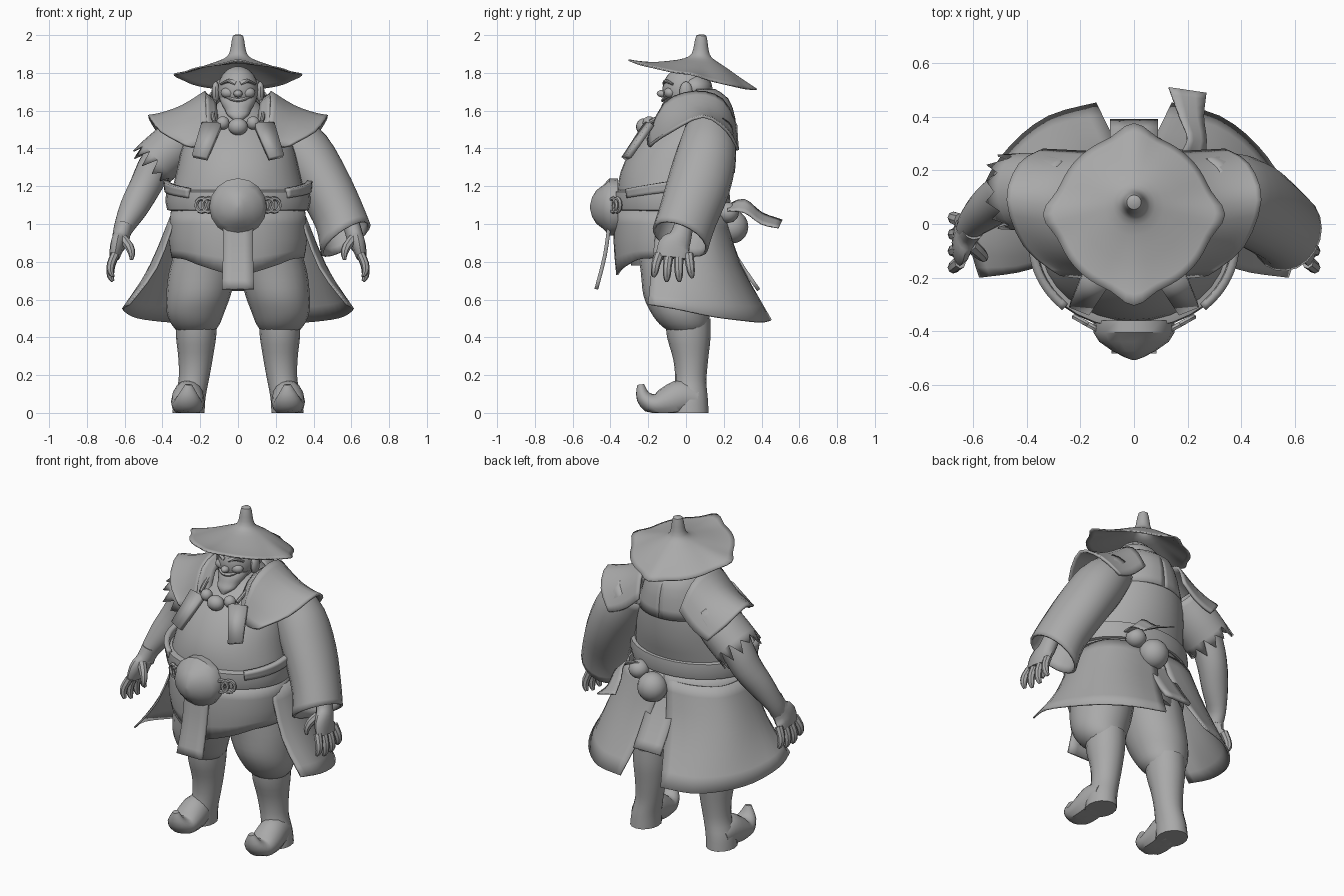
import bpy, bmesh, math, random
from mathutils import Vector, Matrix

random.seed(4)
grey = bpy.data.materials.new("clay_grey")
grey.diffuse_color = (0.4, 0.4, 0.4, 1)


def finish(name, bm, mirror=False, thick=0):
    bmesh.ops.recalc_face_normals(bm, faces=bm.faces)
    me = bpy.data.meshes.new(name)
    bm.to_mesh(me)
    bm.free()
    ob = bpy.data.objects.new(name, me)
    bpy.context.collection.objects.link(ob)
    me.materials.append(grey)
    if thick:
        m = ob.modifiers.new("thickness", 'SOLIDIFY')
        m.thickness, m.offset = thick, 0
    if mirror:
        ob.modifiers.new("mirror", 'MIRROR')
    return ob


def smooth(seq, k):
    """Catmull-Rom interpolation through a list of tuples."""
    out = []
    for i in range(len(seq) - 1):
        a, b, c, d = (seq[max(i - 1, 0)], seq[i], seq[i + 1], seq[min(i + 2, len(seq) - 1)])
        for s in range(k):
            t = s / k
            out.append(tuple(0.5 * (2 * q + (r - p) * t + (2 * p - 5 * q + 4 * r - w) * t * t
                       + (3 * q - p - 3 * r + w) * t ** 3) for p, q, r, w in zip(a, b, c, d)))
    return out + [tuple(seq[-1])]


def grid(bm, rows, closed):
    vs = [[bm.verts.new(p) for p in r] for r in rows]
    n = len(rows[0])
    for a, b in zip(vs, vs[1:]):
        for j in range(n if closed else n - 1):
            bm.faces.new((a[j], a[(j + 1) % n], b[(j + 1) % n], b[j]))
    return vs


def loft(name, rings, n=20, k=3, flat=False, cap=True, mirror=False, thick=0, jag=0, droop=0):
    """Tube through rings (x, y, z, rx, ry), flat or following the path."""
    rings = smooth(rings, k)
    rows = []
    for i, (x, y, z, ru, rv) in enumerate(rings):
        a, b = rings[max(i - 1, 0)], rings[min(i + 1, len(rings) - 1)]
        t = Vector((0, 0, 1)) if flat else (Vector(b[:3]) - Vector(a[:3])).normalized()
        u = (Vector((1, 0, 0)) - t * t.x).normalized()
        v = t.cross(u)
        row = []
        for j in range(n):
            w = 2 * math.pi * j / n
            p = Vector((x, y, z)) + u * ru * math.cos(w) + v * rv * math.sin(w)
            if jag and i == len(rings) - 1:
                p += t * (random.uniform(.3, 1) * jag * (1 if j % 2 else -1))
            p.z -= droop * (i / (len(rings) - 1)) ** 3 * (1 - math.cos(w)) / 2
            p.z = max(p.z, 0)
            row.append(p)
        rows.append(row)
    bm = bmesh.new()
    vs = grid(bm, rows, True)
    if cap:
        bm.faces.new(vs[0])
        bm.faces.new(vs[-1])
    return finish(name, bm, mirror, thick)


def sheet(name, rows, thick=0.012, mirror=False, k=3):
    """Smooth cloth or plate through a grid of points."""
    rows = [smooth(r, k) for r in rows]
    cols = [smooth(c, k) for c in zip(*rows)]
    bm = bmesh.new()
    grid(bm, cols, False)
    return finish(name, bm, mirror, thick)


def ball(name, c, r, mirror=False, seg=16):
    bm = bmesh.new()
    m = Matrix.Translation(c) @ Matrix.Diagonal((*r, 1))
    bmesh.ops.create_uvsphere(bm, u_segments=seg, v_segments=seg // 2 + 2, radius=1, matrix=m)
    return finish(name, bm, mirror)


def band(rx, ry, cy, z, a0, a1, n):
    """Points on an ellipse, angle measured from the front."""
    out = []
    for i in range(n):
        a = a0 + (a1 - a0) * i / (n - 1)
        out.append((rx * math.sin(a), cy - ry * math.cos(a), z(a) if callable(z) else z))
    return out


# Torso, belt and tunic
loft("torso", [(0, -.06, .78, .29, .23), (0, -.08, .95, .33, .26), (0, -.08, 1.12, .355, .285),
               (0, -.05, 1.28, .325, .295), (0, -.005, 1.42, .29, .265), (0, .045, 1.53, .23, .21),
               (0, .07, 1.6, .15, .15), (0, .04, 1.67, .08, .09)], n=32, flat=True)
loft("belt", [(0, -.08, 1.065, .34, .28), (0, -.08, 1.075, .375, .305), (0, -.08, 1.12, .385, .315),
              (0, -.08, 1.17, .38, .31), (0, -.08, 1.18, .34, .28)], n=32, k=1, flat=True)
sheet("side_sash", [band(.38, .33, -.07, lambda a: 1.15 + .05 * a, .75, 1.6, 5),
                    band(.375, .32, -.07, lambda a: 1.11 + .04 * a, .75, 1.6, 5)], .03, True)
hem = lambda a: .72 + .1 * min(a, 1)
sheet("tunic_skirt", [band(.35, .29, -.08, 1.07, .1, 3.14, 12), band(.36, .3, -.08, .92, .1, 3.14, 12),
                      band(.345, .285, -.08, hem, .1, 3.14, 12)], .012, True, 2)
loft("buckle", [(0, -.36, 1.09, .15, .15), (0, -.405, 1.09, .152, .152), (0, -.44, 1.09, .13, .115),
                (0, -.475, 1.09, .08, .088), (0, -.498, 1.09, .035, .05), (0, -.508, 1.09, .008, .01)],
     n=16, k=1)
sheet("front_tab", [[(-.08, -.405, 1.0), (.08, -.405, 1.0)], [(-.08, -.43, .83), (.08, -.43, .83)],
                    [(-.085, -.475, .655), (.085, -.475, .655)]], .02)
for s in (-1, 1):
    for i, x in enumerate((.155, .19)):
        bpy.ops.mesh.primitive_torus_add(major_segments=12, minor_segments=6, major_radius=.036,
            minor_radius=.011, location=(s * x, -.385 + i * .02, 1.1), rotation=(math.pi / 2, 0, s * .5))
        bpy.context.object.name = "belt_ring"
        bpy.context.object.data.materials.append(grey)

# Coat tails: front edge sweeps diagonally outwards, open at the back
sheet("coat_tail", [
    [(.33, -.15, 1.04), (.355, -.05, 1.04), (.34, .07, 1.04), (.28, .15, 1.04), (.16, .2, 1.04), (.02, .21, 1.04)],
    [(.43, -.18, .77), (.46, -.08, .78), (.45, .06, .79), (.39, .18, .79), (.25, .265, .79), (.06, .285, .79)],
    [(.575, -.2, .575), (.61, -.05, .55), (.56, .14, .51), (.46, .29, .49), (.32, .4, .48), (.14, .45, .49)]],
    .01, True)
sheet("back_tab", [[(-.085, .19, .98), (.085, .19, .98)], [(-.09, .27, .82), (.09, .27, .82)],
                   [(-.09, .385, .65), (.09, .385, .65)]], .02)

# Gourd and ribbon on the back
ball("gourd_body", (.06, .245, .985), (.088, .085, .088))
ball("gourd_top", (.17, .22, 1.06), (.06, .06, .055))
sheet("ribbon", [[(.14, .22, 1.1), (.26, .22, 1.07)], [(.2, .31, 1.13), (.27, .31, 1.06)],
                 [(.17, .4, 1.06), (.26, .4, 1.0)], [(.13, .51, 1.02), (.27, .49, .98)]], .008)

# Collar and shoulder plates
sheet("collar", [band(.25, .235, .03, 1.44, 1.5, math.pi, 7), band(.21, .2, .055, 1.56, 1.5, math.pi, 7),
                 band(.17, .15, .07, 1.66, 1.5, math.pi, 7), band(.12, .09, .06, 1.71, 1.5, math.pi, 7)],
      .012, True, 2)
sheet("lapel", [[(.17, -.19, 1.46), (.17, -.11, 1.65), (.17, .04, 1.69)],
                [(.1, -.15, 1.47), (.115, -.06, 1.62), (.13, .04, 1.66)]], .01, True)
inner = [(.16, -.2, 1.45), (.17, -.11, 1.64), (.17, .05, 1.7), (.165, .19, 1.66), (.14, .265, 1.52)]
outer = [(.28, -.19, 1.42), (.41, -.08, 1.49), (.475, .09, 1.57), (.43, .22, 1.49), (.34, .275, 1.39)]
rows = [[tuple(p + (q - p) * t - (.025 * math.sin(math.pi * t) if i == 2 else 0)
         for i, (p, q) in enumerate(zip(a, b))) for a, b in zip(inner, outer)] for t in (0, .4, .75, 1)]
sheet("shoulder_plate", rows, .015, True)

# Arms: one full sleeve, one bare with a torn sleeve
loft("long_sleeve", [(.25, .12, 1.5, .11, .12), (.35, .11, 1.38, .14, .15), (.45, .07, 1.22, .135, .16),
                     (.535, .01, 1.06, .125, .15), (.57, -.03, .96, .13, .15)], cap=False, thick=.015, droop=.08)
loft("bare_arm", [(-.3, .12, 1.45, .11, .12), (-.42, .12, 1.33, .095, .1), (-.49, .1, 1.2, .085, .09),
                  (-.555, .05, 1.08, .075, .075), (-.61, 0, .97, .05, .06), (-.62, -.03, .91, .045, .055)])
loft("torn_sleeve", [(-.24, .12, 1.5, .11, .12), (-.34, .12, 1.41, .125, .14), (-.455, .12, 1.31, .125, .14)],
     n=24, cap=False, thick=.008, jag=.05)
loft("palm", [(.6, -.01, 1.0, .045, .05), (.62, -.03, .93, .045, .06), (.64, -.06, .88, .038, .088),
              (.655, -.07, .82, .027, .088)], n=12, mirror=True)
for i in range(4):
    y = -.147 + i * .052
    drop = (.0, .025, .025, .005)[i]
    sway = (i - 1.5) * .008
    loft("finger", [(.65, y + .005, .84, .023, .026), (.672, y + sway, .79 - drop / 2, .022, .024),
                    (.675, y + sway * 1.5, .75 - drop, .019, .02), (.662, y + sway * 2, .722 - drop, .009, .01)],
         n=8, k=2, mirror=True)
loft("thumb", [(.61, -.08, .92, .028, .028), (.575, -.11, .88, .024, .024), (.562, -.125, .84, .018, .018),
               (.565, -.13, .81, .008, .008)], n=8, k=2, mirror=True)

# Legs and curled boots
loft("trouser_leg", [(.15, -.06, .9, .17, .2), (.185, -.055, .75, .18, .185), (.21, -.045, .62, .17, .18),
                     (.225, -.03, .53, .152, .155), (.225, -.01, .47, .128, .13), (.222, .005, .435, .1, .1)],
     flat=True, mirror=True)
loft("boot_shaft", [(.22, .01, .5, .11, .12), (.222, .015, .4, .106, .115), (.225, .025, .28, .09, .092),
                    (.235, .025, .17, .08, .083), (.255, .02, .08, .083, .095), (.262, .02, 0, .085, .1)],
     n=16, flat=True, mirror=True)
loft("boot_foot", [(.262, .06, .07, .07, .07), (.264, -.02, .08, .083, .095), (.266, -.09, .06, .088, .085),
                   (.266, -.17, .045, .082, .058), (.264, -.225, .085, .058, .04), (.262, -.24, .15, .018, .018)],
     n=16, mirror=True)

# Head and face
ball("head", (0, .0, 1.71), (.108, .125, .125), seg=24)
ball("hair_back", (0, .05, 1.72), (.128, .09, .075))
ball("ear", (.118, .0, 1.7), (.022, .035, .055), True, 12)
ball("cheek", (.05, -.085, 1.695), (.042, .032, .03), True, 12)
ball("nose", (0, -.125, 1.69), (.024, .03, .02), seg=12)
loft("brow", [(.012, -.115, 1.745, .012, .01), (.05, -.105, 1.757, .012, .01), (.09, -.07, 1.74, .008, .006)],
     n=8, mirror=True)
loft("lip", [(-.06, -.1, 1.672, .006, .006), (-.03, -.118, 1.66, .01, .008), (0, -.123, 1.655, .01, .008),
             (.03, -.118, 1.66, .01, .008), (.06, -.1, 1.672, .006, .006)][2:], n=8, mirror=True)
loft("beard", [(0, -.03, 1.67, .1, .075), (0, -.05, 1.64, .09, .075), (0, -.08, 1.605, .07, .06),
               (0, -.115, 1.575, .055, .04), (0, -.14, 1.545, .015, .015)], n=14, flat=True)

# Hat: spiked cone with a tilted, round brim drawn out to four points
bm = bmesh.new()
rows = []
for f, z in smooth([(.01, 2.0), (.08, 1.995), (.11, 1.95), (.15, 1.9), (.26, 1.872), (.5, 1.845),
                    (.8, 1.808), (1, 1.785)], 2):
    row = []
    for j in range(64):
        a = 2 * math.pi * j / 64
        point = abs(math.cos(2 * a)) ** 12
        R = (.295 + .045 * point * f ** 3) * f
        y = .035 + .05 * (1 - f) + R * math.sin(a)
        row.append((R * math.cos(a), y, z - .23 * f * (y - .035) + .01 * (point - .5) * f ** 4))
    rows.append(row)
bm.faces.new(grid(bm, rows, True)[0])
finish("hat", bm, thick=.008)

# Necklace: cords, beads and hanging plates
loft("cord", [(.125, -.01, 1.65, .012, .012), (.135, -.1, 1.59, .012, .012), (.125, -.19, 1.54, .012, .012)],
     n=8, mirror=True)
ball("centre_bead", (0, -.22, 1.515), (.052, .045, .045))
ball("side_bead", (.08, -.195, 1.535), (.035, .035, .035), True)
ball("ear_bead", (.13, -.02, 1.635), (.02, .02, .022), True, 10)
sheet("hanging_plate", [[(.085, -.21, 1.53), (.19, -.18, 1.53)], [(.165, -.33, 1.345), (.24, -.3, 1.36)]],
      .03, True, 1)

bpy.ops.object.select_all(action='SELECT')
bpy.context.view_layer.objects.active = bpy.context.scene.objects[0]
bpy.ops.object.shade_smooth_by_angle(angle=math.radians(40))
